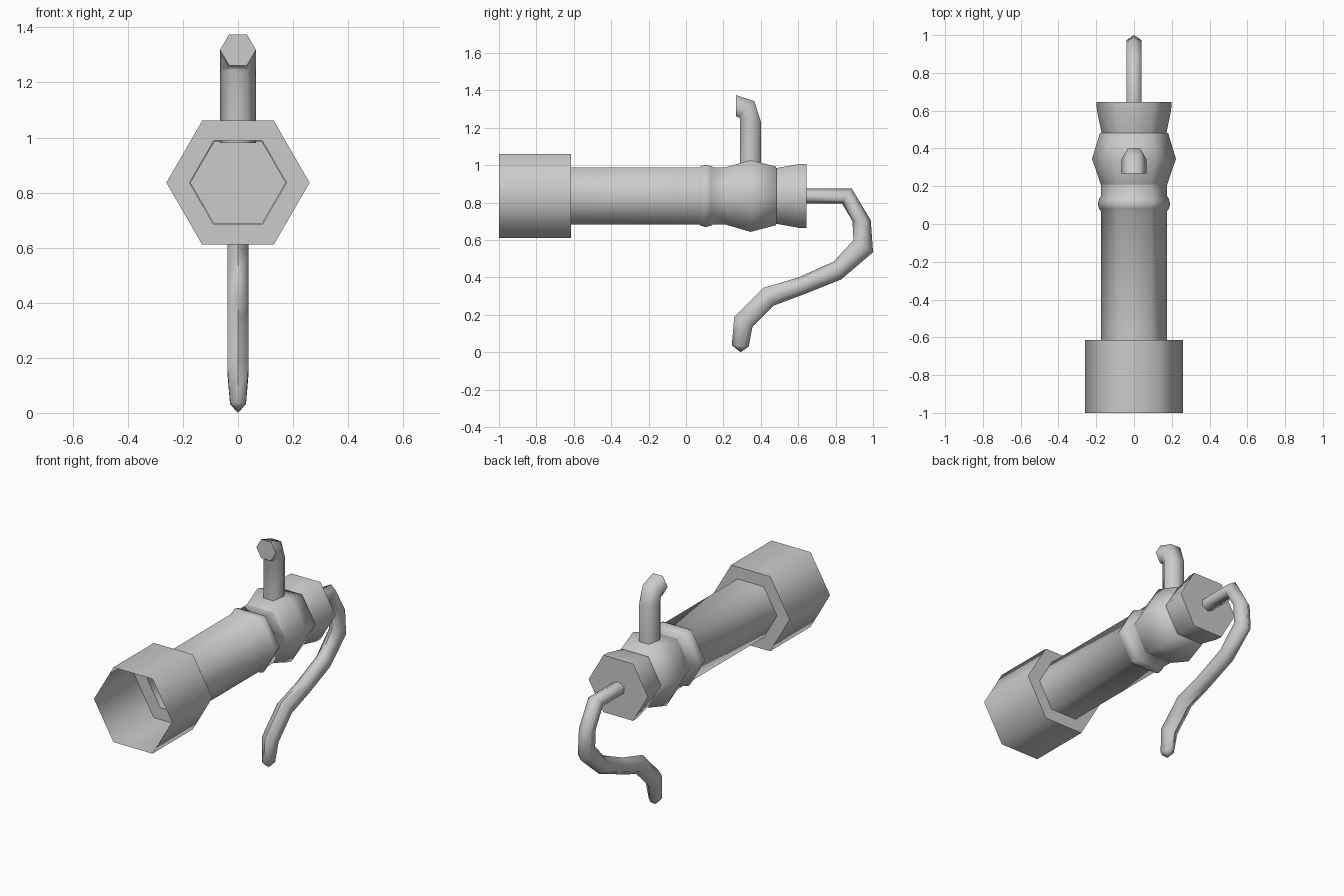
import bpy, bmesh, math
from mathutils import Vector

cube = bpy.data.objects.get("Cube")
if cube:
    bpy.data.objects.remove(cube, do_unlink=True)

SIDES = 6
AXIS_Z = 0.836

grey = bpy.data.materials.new("plain_grey")
grey.use_nodes = True
grey.diffuse_color = (0.6, 0.6, 0.6, 1)
grey.node_tree.nodes["Principled BSDF"].inputs["Base Color"].default_value = (0.6, 0.6, 0.6, 1)


def skin(name, rings, cap_start=False, cap_end=False):
    """Bridge a list of six-point rings into one soft-shaded tube."""
    bm = bmesh.new()
    loops = [[bm.verts.new(p) for p in ring] for ring in rings]
    for a, b in zip(loops, loops[1:]):
        for i in range(SIDES):
            j = (i + 1) % SIDES
            bm.faces.new((a[i], a[j], b[j], b[i]))
    if cap_start:
        bm.faces.new(loops[0][::-1])
    if cap_end:
        bm.faces.new(loops[-1])
    bmesh.ops.remove_doubles(bm, verts=bm.verts, dist=0.0005)
    bmesh.ops.recalc_face_normals(bm, faces=bm.faces)
    mesh = bpy.data.meshes.new(name)
    bm.to_mesh(mesh)
    bm.free()
    mesh.materials.append(grey)
    obj = bpy.data.objects.new(name, mesh)
    bpy.context.collection.objects.link(obj)
    bpy.ops.object.select_all(action='DESELECT')
    obj.select_set(True)
    bpy.context.view_layer.objects.active = obj
    bpy.ops.object.shade_smooth_by_angle(angle=math.radians(65))
    return obj


def turned(name, profile, **caps):
    """Hexagonal turning along y from (y, radius) pairs."""
    rings = []
    for y, r in profile:
        angles = [math.tau * i / SIDES for i in range(SIDES)]
        rings.append([(r * math.cos(a), y, AXIS_Z + r * math.sin(a)) for a in angles])
    return skin(name, rings, **caps)


def bent(name, sections, corner_in_plane, **caps):
    """Bent hexagonal tube: outer (y, z), inner (y, z) and half width per ring."""
    rings = []
    flat = math.cos(math.pi / SIDES)
    for outer, inner, width in sections:
        o, n = Vector((0, *outer)), Vector((0, *inner))
        mid, half = (o + n) / 2, (o - n) / 2
        ring = []
        for i in range(SIDES):
            a = math.tau * i / SIDES
            if corner_in_plane:
                u, v = math.cos(a), math.sin(a) / flat
            else:
                u, v = math.sin(a) / flat, math.cos(a)
            ring.append(mid + half * u + Vector((width * v, 0, 0)))
        rings.append(ring)
    return skin(name, rings, **caps)


# Open front socket with its rear shoulder
turned("front_socket", [(-1, 0.26), (-0.615, 0.26), (-0.615, 0.176)])

# Hollow barrel with raised ring, swollen chamber and flared end cap
turned("barrel", [(-0.615, 0.176), (0.07, 0.176), (0.08, 0.184), (0.105, 0.192),
                  (0.135, 0.184), (0.145, 0.176), (0.21, 0.176)])
turned("chamber", [(0.21, 0.176), (0.345, 0.222), (0.48, 0.181), (0.483, 0.172)])
turned("end_cap", [(0.483, 0.172), (0.605, 0.197), (0.645, 0.198)], cap_end=True)

# Upright spout bending to the front
W = 0.065
bent("spout", [((0.4, 0.98), (0.29, 0.98), W),
               ((0.4, 1.235), (0.29, 1.245), W),
               ((0.365, 1.343), (0.285, 1.255), W),
               ((0.267, 1.375), (0.267, 1.262), W)], False, cap_end=True)

# Curved rear lever narrowing to a blunt point
T = 0.039
bent("rear_lever", [((0.64, 0.875), (0.64, 0.795), T),
                    ((0.885, 0.877), (0.835, 0.795), T),
                    ((0.988, 0.705), (0.89, 0.7), T),
                    ((1.0, 0.535), (0.895, 0.6), T),
                    ((0.83, 0.39), (0.79, 0.485), T),
                    ((0.63, 0.31), (0.6, 0.4), T),
                    ((0.47, 0.25), (0.415, 0.345), T),
                    ((0.355, 0.135), (0.258, 0.19), T),
                    ((0.335, 0.03), (0.245, 0.038), 0.029),
                    ((0.292, 0), (0.292, 0), 0)], True)
